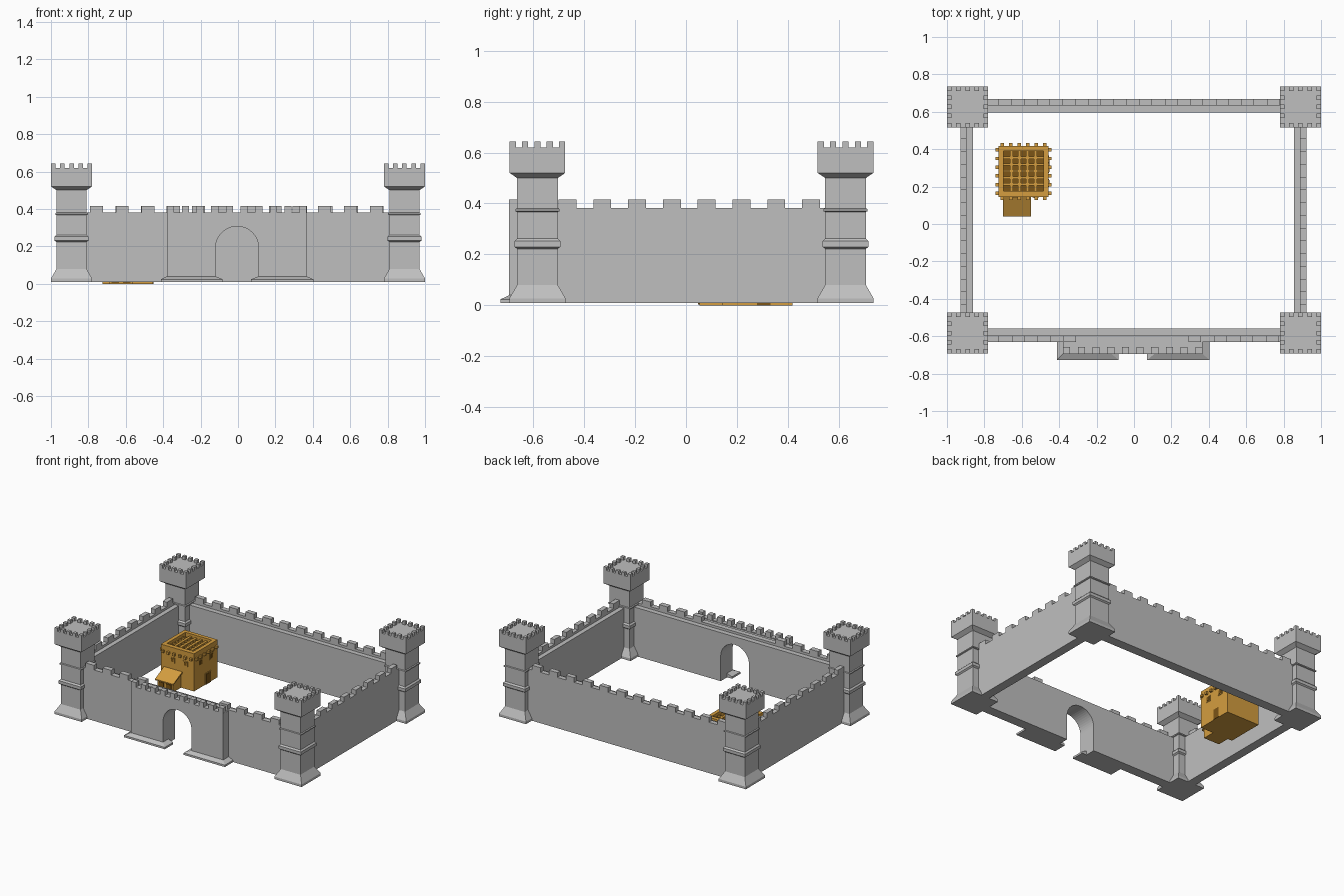
import bpy, bmesh, math
from mathutils import Matrix, Vector

if "Cube" in bpy.data.objects:
    bpy.data.objects.remove(bpy.data.objects["Cube"])


def material(name, rgb):
    m = bpy.data.materials.new(name)
    m.diffuse_color = (*rgb, 1)
    m.use_nodes = True
    m.node_tree.nodes["Principled BSDF"].inputs["Base Color"].default_value = m.diffuse_color
    return m


STONE = material("grey_stone", (0.52, 0.52, 0.52))
CLAY = material("golden_clay", (0.66, 0.34, 0.05))
WOOD = material("dark_wood", (0.20, 0.09, 0.008))


def finish(bm, name, mat):
    bmesh.ops.recalc_face_normals(bm, faces=bm.faces)
    me = bpy.data.meshes.new(name)
    bm.to_mesh(me)
    bm.free()
    me.materials.append(mat)
    ob = bpy.data.objects.new(name, me)
    bpy.context.collection.objects.link(ob)
    return ob


def add_box(bm, x0, x1, y0, y1, z0, z1):
    c = Vector(((x0 + x1) / 2, (y0 + y1) / 2, (z0 + z1) / 2))
    bmesh.ops.create_cube(bm, size=1, matrix=Matrix.Translation(c)
                          @ Matrix.Diagonal((x1 - x0, y1 - y0, z1 - z0, 1)))


def boxes(name, mat, items):
    bm = bmesh.new()
    for b in items:
        add_box(bm, *b)
    return finish(bm, name, mat)


def add_loft(bm, rings):
    """Stack of rectangles (x0, x1, y0, y1, z), capped at both ends."""
    loops = [[bm.verts.new(p) for p in ((a, c, z), (b, c, z), (b, d, z), (a, d, z))]
             for a, b, c, d, z in rings]
    for lo, hi in zip(loops, loops[1:]):
        for i in range(4):
            j = (i + 1) % 4
            bm.faces.new((lo[i], lo[j], hi[j], hi[i]))
    bm.faces.new(loops[0][::-1])
    bm.faces.new(loops[-1])


def add_prism(bm, pts, axis_vec):
    f = bm.faces.new([bm.verts.new(p) for p in pts])
    ext = bmesh.ops.extrude_face_region(bm, geom=[f], use_keep_orig=True)["geom"]
    bmesh.ops.translate(bm, vec=axis_vec, verts=[v for v in ext if isinstance(v, bmesh.types.BMVert)])


# Corner towers: square stepped profile with crenellated head
PROFILE = [(.11, .01), (.11, .028), (.08, .08), (.08, .222), (.09, .23), (.09, .252), (.08, .262),
           (.08, .367), (.087, .37), (.087, .378), (.08, .381), (.08, .5), (.109, .52), (.109, .62)]
for side_y, cy in (("front", -.583), ("back", .626)):
    for side_x, cx in (("left", -.89), ("right", .89)):
        bm = bmesh.new()
        add_loft(bm, [(cx - h, cx + h, cy - h, cy + h, z) for h, z in PROFILE])
        for i in range(5):
            for j in range(5):
                if i in (0, 4) or j in (0, 4):
                    x, y = cx + (i - 2) * .0485, cy + (j - 2) * .0485
                    add_box(bm, x - .012, x + .012, y - .012, y + .012, .62, .643)
        finish(bm, f"{side_y}_{side_x}_tower", STONE)

# Side walls with outer parapet and merlons
WALK, PAR, TOP = .365, .382, .416
for name, x0, x1, p0, p1 in (("left_wall", -.928, -.862, -.928, -.895),
                             ("right_wall", .855, .921, .888, .921)):
    items = [(x0, x1, -.56, .6, .01, WALK), (p0, p1, -.56, .6, WALK, PAR)]
    items += [(p0, p1, y - .035, y + .035, PAR, TOP) for y in (-.465 + .1365 * i for i in range(8))]
    boxes(name, STONE, items)

# Back wall
items = [(-.85, .85, .597, .668, .01, WALK), (-.85, .85, .633, .668, WALK, PAR)]
items += [(x - .034, x + .034, .633, .668, PAR, TOP) for x in (-.757 + .1365 * i for i in range(12))]
boxes("back_wall", STONE, items)


# Front wall and gatehouse share an arched opening
def arch_panel(bm, x0, x1, y0, y1, z1):
    cx, r, spring = -.005, .115, .192
    pts = [(x0, .01), (cx - r, .01)]
    pts += [(cx - r * math.cos(t), spring + r * math.sin(t))
            for t in (math.pi * k / 24 for k in range(25))]
    pts += [(cx + r, .01), (x1, .01), (x1, z1), (x0, z1)]
    add_prism(bm, [(x, y0, z) for x, z in pts], (0, y1 - y0, 0))


bm = bmesh.new()
arch_panel(bm, -.85, .85, -.632, -.558, WALK)
add_box(bm, -.85, .85, -.632, -.595, WALK, PAR)
for start in (-.757, .325):
    for i in range(4):
        x = start + .138 * i
        add_box(bm, x - .034, x + .034, -.632, -.595, PAR, TOP)
finish(bm, "front_wall", STONE)

bm = bmesh.new()
arch_panel(bm, -.38, .367, -.695, -.632, .375)
add_box(bm, -.38, .367, -.695, -.658, .375, PAR)
for i in range(10):
    x = -.36 + .0785 * i
    add_box(bm, x - .019, x + .019, -.695, -.658, PAR, TOP)
finish(bm, "gatehouse", STONE)

bm = bmesh.new()
for a, b, c, d in ((-.413, -.083, -.38, -.12), (.07, .403, .11, .367)):
    add_loft(bm, [(a, b, -.728, -.632, .01), (a, b, -.728, -.632, .024), (c, d, -.694, -.632, .04)])
finish(bm, "gate_footings", STONE)

# House: clay box with raised rim around a sunken roof
X0, X1, Y0, Y1, H = -.725, -.457, .144, .417, .275
boxes("house_body", CLAY, [
    (X0, X1, Y0, Y1, 0, .238),
    (X0, X1, Y0, Y0 + .033, .238, H), (X0, X1, Y1 - .028, Y1, .238, H),
    (X0, X0 + .027, Y0 + .033, Y1 - .028, .238, H), (X1 - .027, X1, Y0 + .033, Y1 - .028, .238, H)])
boxes("roof_floor", WOOD, [(X0 + .027, X1 - .027, Y0 + .033, Y1 - .028, .238, .243)])

# Roof lattice
lattice = []
for i in range(1, 5):
    x = X0 + .027 + .214 * i / 5
    lattice.append((x - .009, x + .009, Y0 + .033, Y1 - .028, .243, .258))
for i in range(1, 6):
    y = Y0 + .033 + .212 * i / 6
    lattice.append((X0 + .027, X1 - .027, y - .006, y + .006, .243, .255))
boxes("roof_lattice", CLAY, lattice)

# Projecting beam ends on all four sides
ends = []
for i in range(6):
    x, y = X0 + .02 + .0456 * i, Y0 + .02 + .0466 * i
    for a, b in ((Y0 - .016, Y0), (Y1, Y1 + .016)):
        ends.append((x - .009, x + .009, a, b, .222, .24))
    for a, b in ((X0 - .016, X0), (X1, X1 + .016)):
        ends.append((a, b, y - .009, y + .009, .222, .24))
boxes("beam_ends", CLAY, ends)

# Windows and side door as thin plates in clay frames
panes, frames = [], []
for x in (-.63, -.525):
    frames.append((x - .018, x + .018, Y0 - .003, Y0, .165, .203))
    panes.append((x - .011, x + .011, Y0 - .005, Y0, .172, .196))
for y, w, z0, z1 in ((.22, .014, .17, .2), (.345, .014, .17, .2), (.305, .026, 0, .075)):
    frames.append((X1, X1 + .003, y - w - .007, y + w + .007, max(z0 - .007, 0), z1 + .007))
    panes.append((X1, X1 + .005, y - w, y + w, z0, z1))
boxes("window_frames", CLAY, frames)
boxes("window_panes_and_door", WOOD, panes)

# Lean-to porch with sloped roof
bm = bmesh.new()
add_prism(bm, [(-.70, Y0, .105), (-.70, .04, .058), (-.70, .04, .066), (-.70, Y0, .118)], (.148, 0, 0))
add_prism(bm, [(-.69, Y0, 0), (-.69, .052, 0), (-.69, .052, .064), (-.69, Y0, .107)], (.128, 0, 0))
finish(bm, "porch", CLAY)
boxes("porch_doors", WOOD, [(x, x + .04, .048, .052, .004, .05) for x in (-.676, -.616)])
